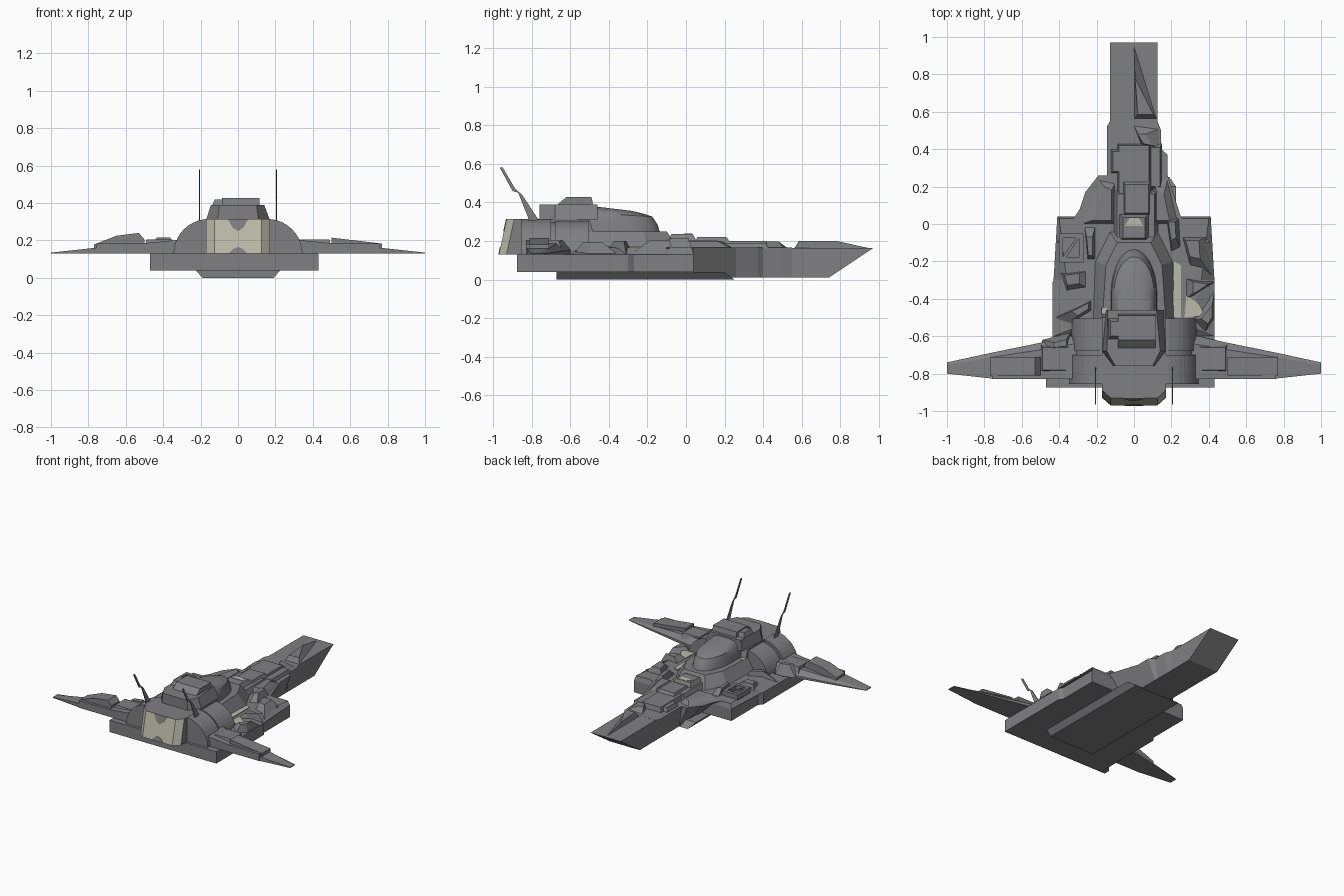
import bpy, bmesh, math

def material(name, rgb):
    m = bpy.data.materials.new(name)
    m.diffuse_color = (*rgb, 1)
    return m

GREY = material("hull grey", (0.215, 0.215, 0.225))
CREAM = material("panel cream", (0.50, 0.50, 0.40))


def mesh(name, rings, mat=GREY, cap=True):
    """Skin a list of closed rings of 3D points and cap both ends."""
    bm = bmesh.new()
    vs = [[bm.verts.new(p) for p in r] for r in rings]
    n = len(rings[0])
    for a, b in zip(vs, vs[1:]):
        for i in range(n):
            j = (i + 1) % n
            bm.faces.new((a[i], a[j], b[j], b[i]))
    if cap:
        bm.faces.new(vs[0][::-1])
        bm.faces.new(vs[-1])
    bmesh.ops.recalc_face_normals(bm, faces=bm.faces[:])
    me = bpy.data.meshes.new(name)
    bm.to_mesh(me)
    bm.free()
    ob = bpy.data.objects.new(name, me)
    bpy.context.collection.objects.link(ob)
    me.materials.append(mat)
    return ob


def loft(name, low, z0, high, z1, mat=GREY):
    return mesh(name, [[(x, y, z0) for x, y in low], [(x, y, z1) for x, y in high]], mat)


def rect(x0, x1, y0, y1):
    return [(x0, y0), (x1, y0), (x1, y1), (x0, y1)]


def box(name, x0, x1, y0, y1, z0, z1, tx=0, ty=0, mat=GREY):
    return loft(name, rect(x0, x1, y0, y1), z0, rect(x0 + tx, x1 - tx, y0 + ty, y1 - ty), z1, mat)


def prism_x(name, yz, x0, x1):
    return mesh(name, [[(x, y, z) for y, z in yz] for x in (x0, x1)])


def prism_y(name, xz, y0, y1):
    return mesh(name, [[(x, y, z) for x, z in xz] for y in (y0, y1)])


# Lower hull slab, deck layer and keel
slab = [(-.47, -.875), (.43, -.875), (.43, -.3), (.41, -.27), (.41, .04),
        (-.41, .04), (-.41, -.28), (-.435, -.31), (-.435, -.82), (-.47, -.83)]
loft("hull_slab", slab, .04, slab, .13)
deck_low = [(-.43, -.6), (.43, -.6), (.43, -.3), (.41, .04), (-.41, .04), (-.43, -.3)]
deck_high = [(-.3, -.55), (.3, -.55), (.36, -.3), (.4, .03), (-.4, .03), (-.36, -.3)]
loft("deck_layer", deck_low, .13, deck_high, .165)
loft("keel", rect(-.19, .19, -.67, .25), 0, rect(-.225, .225, -.67, .2), .04)

# Forward body with chamfered underside, and the nose
fore = [(-.41, -.1), (-.29, .08), (-.26, .17), (-.19, .26), (-.145, .26), (-.145, .52), (-.128, .55),
        (.125, .55), (.145, .5), (.145, .4), (.18, .37), (.18, .26), (.25, .04), (.41, -.1)]
clamp = [(max(-.128, min(.125, x)), y) for x, y in fore]
loft("forward_body", clamp, .01, fore, .165)
prism_x("nose", [(.97, .163), (.74, .01), (.4, .01), (.4, .165)], -.128, .125)
mesh("nose_ridge", [[(0, .962, .16), (0, .56, .16), (.125, .56, .16)],
                    [(.005, .78, .2), (.02, .585, .2), (.105, .585, .2)]])
loft("nose_wedge", [(0, .53), (.14, .51), (.14, .40), (.04, .42)], .16,
     [(.02, .48), (.06, .48), (.1, .42), (.05, .43)], .198)

# Spine blocks running forward from the canopy
box("spine_rear", -.11, .13, -.1, .18, .16, .205, .02, .02)
box("spine_front", -.09, .09, .15, .43, .16, .2, .01, .01)
box("spine_block_left", -.125, -.05, .27, .40, .16, .195, .012, .012)
box("spine_block_right", .08, .15, .18, .43, .16, .19, .01, .02)
box("spine_cap", -.06, .09, .04, .23, .19, .22, .012, .02)
box("sensor_hood", -.085, .085, -.1, .06, .19, .236, .025, .025)
loft("sensor_window", [(-.05, -.01), (.05, -.01), (.025, .032), (-.025, .032)], .234,
     [(-.05, -.01), (.05, -.01), (.025, .032), (-.025, .032)], .239, CREAM)
loft("bow_plate_left", [(-.28, .0), (-.1, .0), (-.1, .22), (-.19, .24)], .16,
     [(-.22, .02), (-.12, .02), (-.12, .18), (-.16, .2)], .19)
loft("bow_plate_right", [(.1, .0), (.24, .0), (.18, .24), (.1, .26)], .16,
     [(.12, .02), (.19, .02), (.16, .16), (.12, .18)], .2)

# Shoulder under the canopy
loft("shoulder", [(-.22, -.52), (.22, -.52), (.21, -.2), (.13, -.04), (-.13, -.04), (-.21, -.2)], .16,
     [(-.17, -.52), (.17, -.52), (.15, -.22), (.09, -.1), (-.09, -.1), (-.15, -.22)], .25)

# Smooth canopy: U-shaped rings with a sloping roof
rings = []
for w, l, z, slope in ((.125, .25, .23, 0), (.12, .232, .29, .02), (.108, .205, .335, .06),
                       (.085, .175, .352, .12), (.04, .1, .362, .12)):
    arc = [math.pi * i / 14 for i in range(15)]
    u = [(w, -.56)] + [(w * math.cos(t), -.38 + l * math.sin(t)) for t in arc] + [(-w, -.56)]
    rings.append([(x, y, z - slope * (y + .33)) for x, y in u])
canopy = mesh("canopy", rings)
for p in canopy.data.polygons:
    p.use_smooth = True
bpy.context.view_layer.objects.active = canopy
canopy.select_set(True)
bpy.ops.object.shade_smooth_by_angle(angle=math.radians(32))

# Engine housing; its rear faces are cream
low = [(-.17, -.45), (-.17, -.93), (-.125, -.97), (.125, -.97), (.17, -.93), (.17, -.45)]
high = [(-.17, -.5), (-.17, -.89), (-.125, -.93), (.125, -.93), (.17, -.89), (.17, -.5)]
engine = loft("engine_housing", low, .13, high, .315)
engine.data.materials.append(CREAM)
for p in engine.data.polygons:
    if p.normal.y < -.3:
        p.material_index = 1


def rear_plate(name, xz):
    on_rear = lambda x, z, d: (x, -.97 + .04 * (z - .13) / .185 - d, z)
    mesh(name, [[on_rear(x, z, d) for x, z in xz] for d in (-.002, .003)])


rear_plate("exhaust_mark_top", [(-.055, .315), (.055, .315), (.03, .27), (0, .25), (-.03, .27)])
rear_plate("exhaust_mark_bottom", [(-.05, .13), (-.025, .155), (0, .165), (.025, .155), (.05, .13)])

# Turret block on the engine housing
loft("turret_base", [(-.17, -.68), (-.11, -.76), (.11, -.76), (.17, -.68), (.16, -.46), (-.15, -.46)], .31,
     [(-.145, -.68), (-.1, -.76), (.1, -.76), (.14, -.68), (.12, -.46), (-.14, -.46)], .39)
prism_x("turret_top", [(-.67, .385), (-.62, .428), (-.49, .428), (-.475, .36)], -.085, .115)
box("turret_side", -.14, -.07, -.62, -.5, .38, .42, .015, .02)

# Mirrored parts: nacelles, wings, tail fins
for side, s in (("left", -1), ("right", 1)):
    for part, y0, y1, r in (("rear", -.855, -.70, .19), ("neck", -.70, -.68, .172), ("front", -.68, -.505, .18)):
        arch = [(s * .155, .12)] + [(s * (.155 + r * math.cos(t)), .125 + r * math.sin(t))
                                    for t in [math.pi / 2 * i / 10 for i in range(11)]]
        prism_y(f"nacelle_{part}_{side}", arch, y0, y1)
    mesh("wing_" + side, [[(s * x, f, .13), (s * x, f, .132 + (z - .13) * .3), (s * x, f - .05 * (1.05 - x) - .01, z),
                           (s * x, b, z), (s * x, b, .13)]
                          for x, f, b, z in ((.3, -.59, -.83, .205), (.5, -.635, -.83, .185),
                                             (.77, -.69, -.825, .16), (1, -.74, -.8, .135))])
    prism_x("tail_fin_" + side, [(-.965, .58), (-.95, .58), (-.885, .47), (-.85, .44), (-.765, .31),
                                 (-.81, .30), (-.87, .45), (-.9, .46)], s * .205 - .003, s * .205 + .003)
    x0, x1 = sorted((s * .34, s * .5))
    box("wing_root_" + side, x0, x1, -.8, -.64, .14, .205, .01, .02)
    x0, x1 = sorted((s * .36, s * .76))
    box("wing_flap_" + side, x0, x1, -.83, -.805, .13, .185)

# Wing pods differ left to right
prism_y("wing_pod_left", [(-.77, .14), (-.77, .178), (-.65, .225), (-.53, .24), (-.5, .205), (-.5, .14)], -.81, -.71)
prism_y("wing_pod_right", [(.5, .14), (.5, .215), (.77, .183), (.77, .14)], -.81, -.71)

# Deck frame on the left, with a diagonal brace
box("frame_back", -.4, -.27, -.075, -.05, .16, .2)
box("frame_front", -.4, -.27, -.205, -.18, .16, .2)
box("frame_inner", -.295, -.27, -.2, -.05, .16, .2)
box("frame_outer", -.4, -.38, -.2, -.05, .16, .2)
brace = [(-.39, -.19), (-.37, -.19), (-.285, -.065), (-.305, -.065)]
loft("frame_brace", brace, .16, brace, .195)

# Angular deck plates: plan quads raised to a small top
PLATES = {
    "deck_wedge_a": ((.25, -.06, .41, -.06, .42, -.28, .30, -.25), .205, 0),
    "deck_wedge_b": ((.25, -.28, .43, -.31, .30, -.40, .25, -.42), .20, 1),
    "deck_wedge_c": ((.30, -.52, .43, -.36, .43, -.50, .38, -.58), .195, 2),
    "deck_wedge_d": ((-.42, -.50, -.22, -.40, -.22, -.47, -.35, -.55), .20, 1),
    "deck_wedge_e": ((-.49, -.62, -.34, -.58, -.34, -.66, -.50, -.68), .215, 2),
    "deck_wedge_f": ((-.40, -.26, -.22, -.24, -.22, -.36, -.36, -.38), .19, 0),
    "deck_wedge_g": ((-.27, .02, -.2, .02, -.2, -.2, -.25, -.2), .205, 3),
    "deck_wedge_h": ((.17, .04, .25, .04, .26, -.15, .2, -.18), .215, 0),
}
for name, (c, z, k) in PLATES.items():
    low = list(zip(c[::2], c[1::2]))
    px, py = low[k]
    cx, cy = sum(p[0] for p in low) / 4, sum(p[1] for p in low) / 4
    px, py = (px + cx) / 2, (py + cy) / 2
    loft(name, low, .135, [(px + (x - px) * .45, py + (y - py) * .45) for x, y in low], z)

# Cream deck panels
for name, q, z in (("cream_strip", [(.205, -.5), (.25, -.5), (.25, -.22), (.215, -.2)], .168),
                   ("cream_corner", [(.27, -.5), (.38, -.49), (.35, -.43), (.28, -.38)], .168),
                   ("cream_tab", [(-.175, -.48), (-.145, -.48), (-.145, -.45), (-.175, -.45)], .25)):
    loft(name, q, z - .005, q, z + .003, CREAM)
